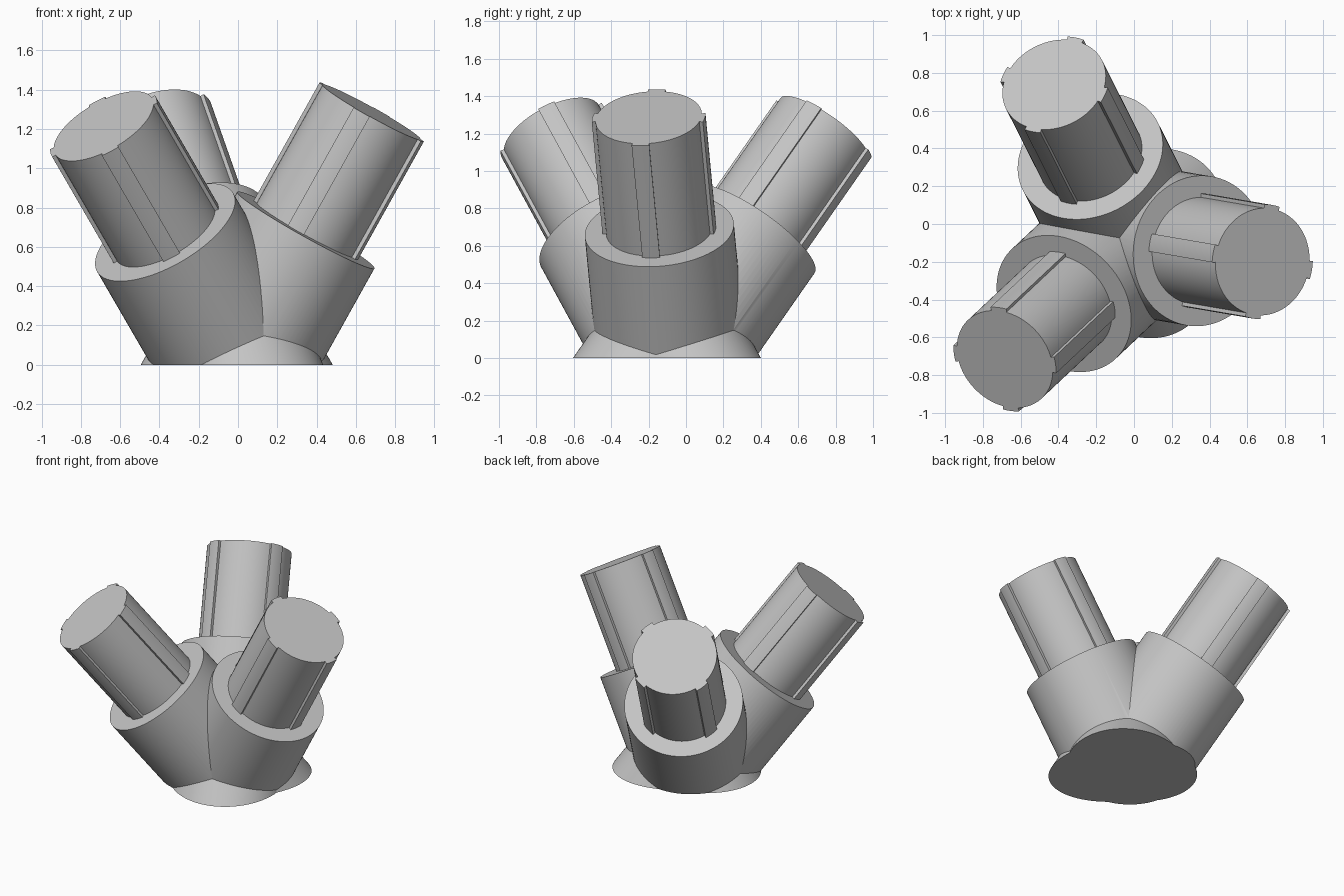
import bpy, bmesh, math
from mathutils import Vector, Matrix

if "Cube" in bpy.data.objects:
    bpy.data.objects.remove(bpy.data.objects["Cube"])

MEET = Vector((-0.009, -0.082, 0.05))   # point where the three axes cross
COLLAR_R, SHAFT_R, RIB_R = 0.40, 0.285, 0.305
RIB_HALF = math.radians(9)
# arm: azimuth, tilt from vertical, collar length, rib rotation (degrees)
ARMS = [(-9.7, 29.5, 0.730, 0), (116.8, 38.0, 0.802, 45), (223.2, 38.5, 0.798, 47)]
SHAFT_LEN = 0.69

gray = bpy.data.materials.new("light gray")
gray.diffuse_color = (0.55, 0.55, 0.55, 1)
gray.use_nodes = True
gray.node_tree.nodes["Principled BSDF"].inputs["Base Color"].default_value = gray.diffuse_color


def prism(name, outline, z0, z1, matrix):
    """Extrude a closed outline along the local z axis."""
    bm = bmesh.new()
    face = bm.faces.new([bm.verts.new((x, y, z0)) for x, y in outline])
    top = bmesh.ops.extrude_face_region(bm, geom=[face])["geom"]
    bmesh.ops.translate(bm, vec=(0, 0, z1 - z0),
                        verts=[g for g in top if isinstance(g, bmesh.types.BMVert)])
    bmesh.ops.transform(bm, matrix=matrix, verts=bm.verts)
    bmesh.ops.recalc_face_normals(bm, faces=bm.faces)
    mesh = bpy.data.meshes.new(name)
    bm.to_mesh(mesh)
    bm.free()
    mesh.materials.append(gray)
    obj = bpy.data.objects.new(name, mesh)
    bpy.context.collection.objects.link(obj)
    return obj


def circle(r, n=96):
    return [(r * math.cos(2 * math.pi * i / n), r * math.sin(2 * math.pi * i / n))
            for i in range(n)]


def ribbed(turn):
    """Round outline with four shallow raised ribs."""
    pts = []
    for k in range(4):
        mid = math.radians(turn + 90 * k)
        for i in range(7):
            a = mid - RIB_HALF + 2 * RIB_HALF * i / 6
            pts.append((RIB_R * math.cos(a), RIB_R * math.sin(a)))
        gap = math.pi / 2 - 2 * RIB_HALF
        for i in range(19):
            a = mid + RIB_HALF + gap * i / 18
            pts.append((SHAFT_R * math.cos(a), SHAFT_R * math.sin(a)))
    return pts


def smooth(obj):
    bpy.ops.object.select_all(action='DESELECT')
    obj.select_set(True)
    bpy.context.view_layer.objects.active = obj
    bpy.ops.object.shade_smooth_by_angle(angle=math.radians(25))


# collars and ribbed shafts
collars = []
for i, (az, tilt, length, turn) in enumerate(ARMS, 1):
    m = (Matrix.Translation(MEET) @ Matrix.Rotation(math.radians(az), 4, 'Z')
         @ Matrix.Rotation(math.radians(tilt), 4, 'Y'))
    collars.append(prism(f"collar_{i}", circle(COLLAR_R), -0.45, length, m))
    smooth(prism(f"ribbed_shaft_{i}", ribbed(turn), length - 0.05, length + SHAFT_LEN, m))

# join the collars into one hub and cut its base flat
hub = collars[0]
hub.name = "hub"
cutter = prism("base_cutter", [(-2, -2), (2, -2), (2, 2), (-2, 2)], -2, 0, Matrix())
bpy.context.view_layer.objects.active = hub
for other, op in ((collars[1], 'UNION'), (collars[2], 'UNION'), (cutter, 'DIFFERENCE')):
    mod = hub.modifiers.new("join", 'BOOLEAN')
    mod.object, mod.operation, mod.solver = other, op, 'EXACT'
    bpy.ops.object.modifier_apply(modifier=mod.name)
    bpy.data.objects.remove(other)
smooth(hub)
